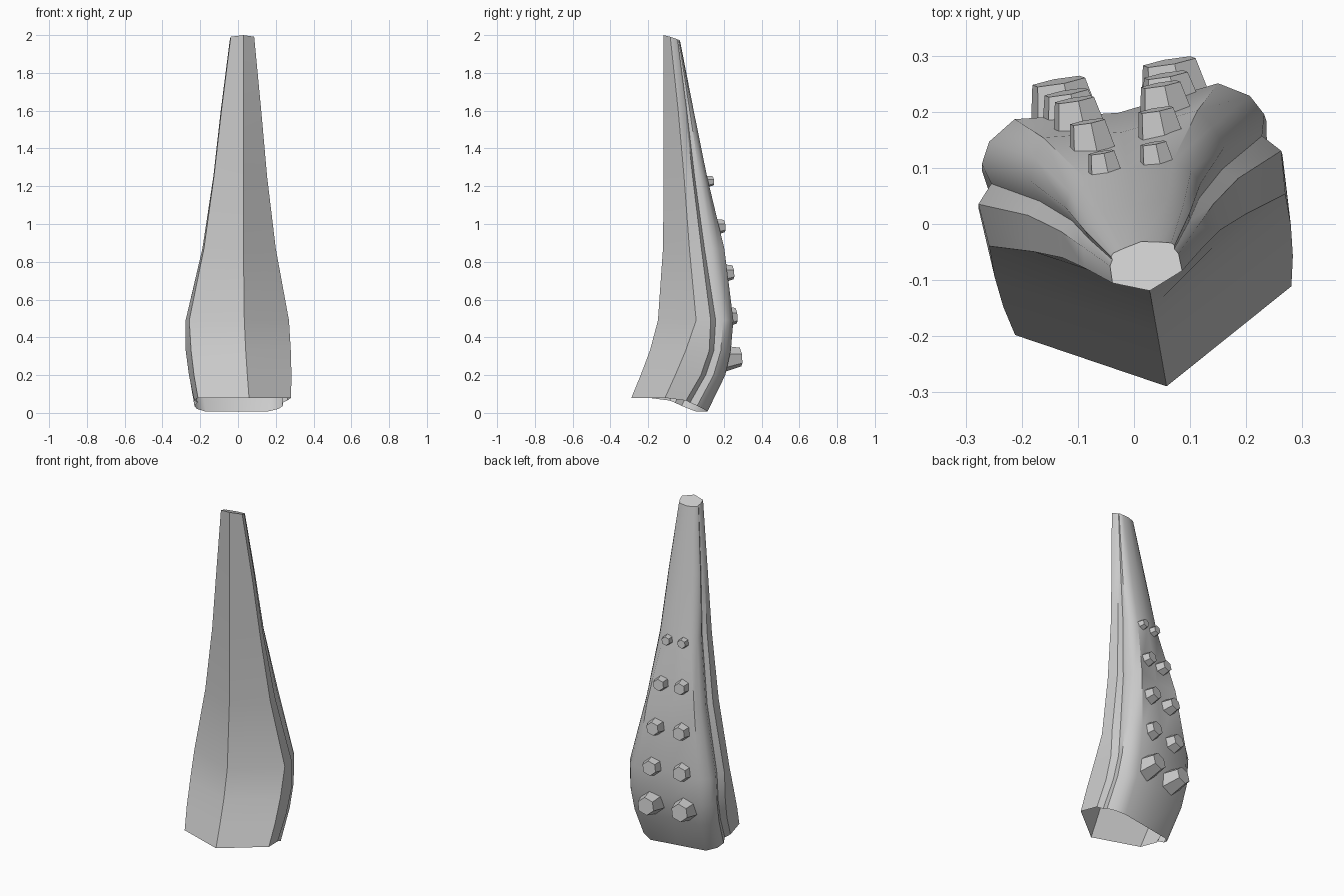
import bpy, bmesh, math
from mathutils import Matrix, Vector

if "Cube" in bpy.data.objects:
    bpy.data.objects.remove(bpy.data.objects["Cube"])

TURN = Matrix.Rotation(math.radians(10), 4, 'Z')
OFFSET = 0.007

grey = bpy.data.materials.new("stone_grey")
grey.diffuse_color = (0.6, 0.6, 0.6, 1)
grey.use_nodes = True
grey.node_tree.nodes["Principled BSDF"].inputs["Base Color"].default_value = grey.diffuse_color


def finish(bm, name, angle):
    bmesh.ops.recalc_face_normals(bm, faces=bm.faces)
    bm.transform(TURN @ Matrix.Translation((OFFSET, 0, 0)))
    me = bpy.data.meshes.new(name)
    bm.to_mesh(me)
    bm.free()
    me.materials.append(grey)
    ob = bpy.data.objects.new(name, me)
    bpy.context.collection.objects.link(ob)
    bpy.ops.object.select_all(action='DESELECT')
    ob.select_set(True)
    bpy.context.view_layer.objects.active = ob
    bpy.ops.object.shade_smooth_by_angle(angle=math.radians(angle))


# Half sections: height, ridge depth, plate edge, side band, groove, back shoulder, back centre depth
SECTIONS = [
    (0.00, -.295, (.250, -.158), (.250, -.045), (.228, -.020), (.165, .085), .085),
    (0.20, -.245, (.262, -.105), (.265, .032), (.240, .062), (.180, .178), .165),
    (0.33, -.195, (.268, -.050), (.275, .075), (.247, .105), (.186, .207), .190),
    (0.49, -.152, (.268, .006), (.274, .083), (.245, .115), (.184, .221), .200),
    (0.87, -.125, (.193, -.017), (.190, .048), (.165, .069), (.140, .180), .165),
    (1.25, -.121, (.143, -.037), (.138, .010), (.115, .025), (.080, .098), .100),
    (1.60, -.121, (.107, -.062), (.104, -.024), (.090, -.013), (.058, .030), .034),
    (2.00, -.122, (.063, -.097), (.062, -.066), (.056, -.056), (.034, -.040), -.033),
]


def half_section(ridge, edge, band, groove, shoulder, centre):
    k = shoulder[1] - groove[1]
    lip = (groove[0] + .1 * k, groove[1] + .35 * k)
    bulge = (groove[0] * .85 + shoulder[0] * .15, groove[1] + .7 * k)
    return [(0, ridge), edge, band, groove, lip, bulge, shoulder, (0, centre)]


# Tapered horn: open at the base, closed at the tip
bm = bmesh.new()
rings = []
for i, (z, *rest) in enumerate(SECTIONS):
    pts = half_section(*rest)
    pts += [(-u, v) for u, v in reversed(pts[1:-1])]
    ring = []
    for u, v in pts:
        h = z
        if i == 0:                      # slanted base rim
            h = min(.08, max(0, .045 - .45 * v))
        elif i == len(SECTIONS) - 1:    # tip slopes away from the ridge
            h = 2 - .35 * (v + .122)
        ring.append(bm.verts.new((u, v, h)))
    rings.append(ring)
n = len(rings[0])
for a, b in zip(rings, rings[1:]):
    for j in range(n):
        bm.faces.new((a[j], a[(j + 1) % n], b[(j + 1) % n], b[j]))
bm.faces.new(rings[-1])
finish(bm, "horn_body", 40)

# Paired studs down the back: height, half spacing, root depth, cap depth, radius
STUDS = [
    (1.225, .047, .070, .136, .034),
    (0.985, .062, .110, .194, .046),
    (0.740, .078, .155, .237, .052),
    (0.510, .090, .170, .252, .058),
    (0.290, .100, .160, .274, .070),
]
for i, (z, half, root, cap, r) in enumerate(STUDS):
    for side, word in ((-1, "left"), (1, "right")):
        bm = bmesh.new()
        length = cap - root
        tilt = math.radians(-84)
        place = (Matrix.Translation((side * half + .005, (root + cap) / 2, z))
                 @ Matrix.Rotation(tilt, 4, 'X') @ Matrix.Rotation(math.radians(10), 4, 'Z'))
        bmesh.ops.create_cone(bm, cap_ends=True, segments=6, radius1=r * 1.08,
                              radius2=r * .72, depth=length, matrix=place)
        finish(bm, f"back_stud_{word}_{i + 1}", 30)
